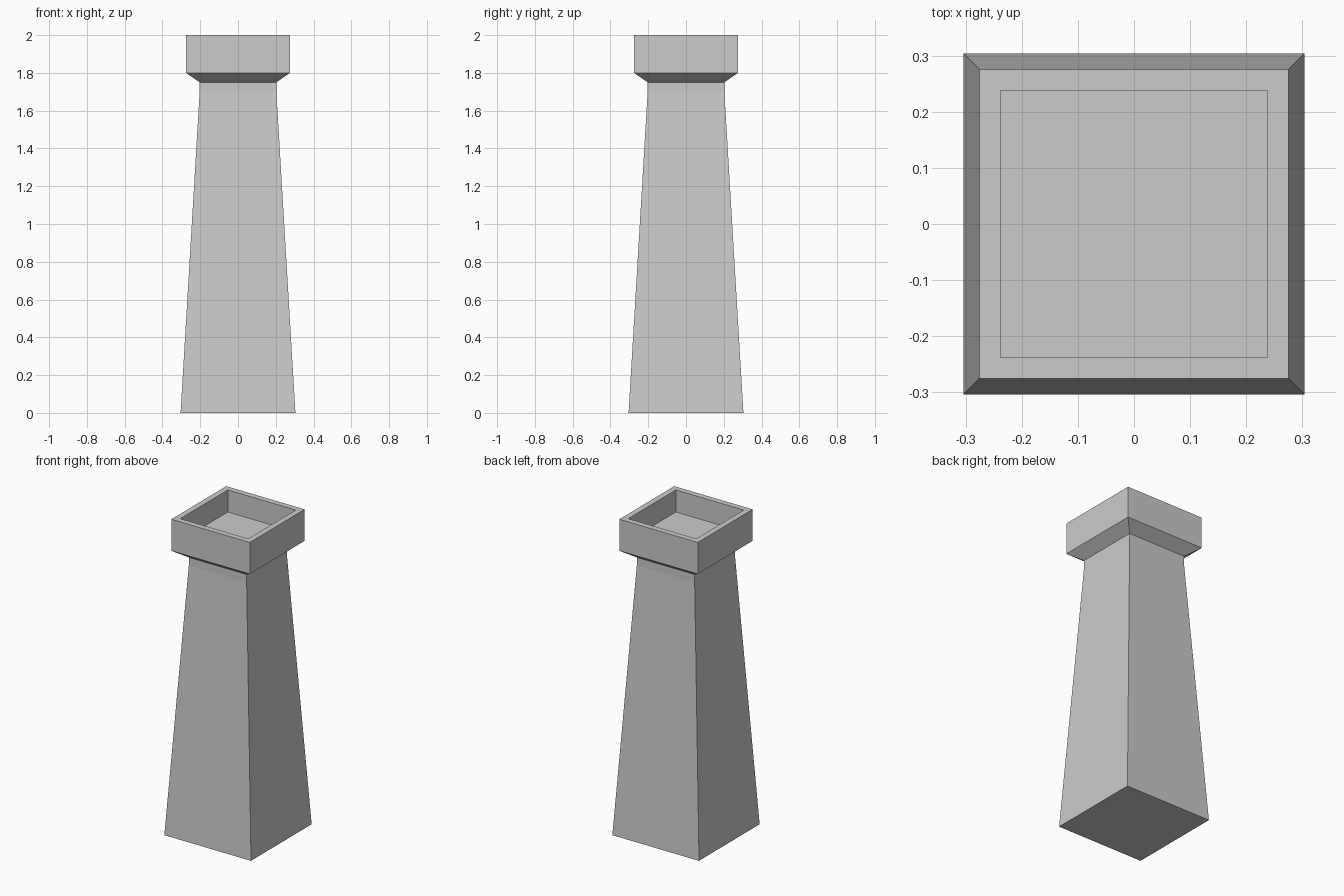
import bpy
import bmesh

cube = bpy.data.objects.get("Cube")
if cube:
    bpy.data.objects.remove(cube, do_unlink=True)

stone = bpy.data.materials.new("grey_stone")
stone.use_nodes = True
grey = (0.6, 0.6, 0.6, 1)
stone.diffuse_color = grey
stone.node_tree.nodes["Principled BSDF"].inputs["Base Color"].default_value = grey


def square_loft(name, profile):
    """Stack square rings of (half width, height) and cap both ends."""
    bm = bmesh.new()
    rings = [[bm.verts.new((sx * w, sy * w, z))
              for sx, sy in ((-1, -1), (1, -1), (1, 1), (-1, 1))]
             for w, z in profile]
    for low, high in zip(rings, rings[1:]):
        for i in range(4):
            j = (i + 1) % 4
            bm.faces.new((low[i], low[j], high[j], high[i]))
    bm.faces.new(rings[0][::-1])
    bm.faces.new(rings[-1])
    mesh = bpy.data.meshes.new(name)
    bm.to_mesh(mesh)
    bm.free()
    mesh.materials.append(stone)
    obj = bpy.data.objects.new(name, mesh)
    bpy.context.collection.objects.link(obj)
    return obj


# One closed profile: tapered shaft, straight neck, flared collar,
# rim, and the shallow recess in the top
square_loft("pillar", [
    (0.304, 0), (0.203, 1.70), (0.203, 1.75),
    (0.275, 1.80), (0.275, 2.0),
    (0.238, 2.0), (0.238, 1.86),
])
